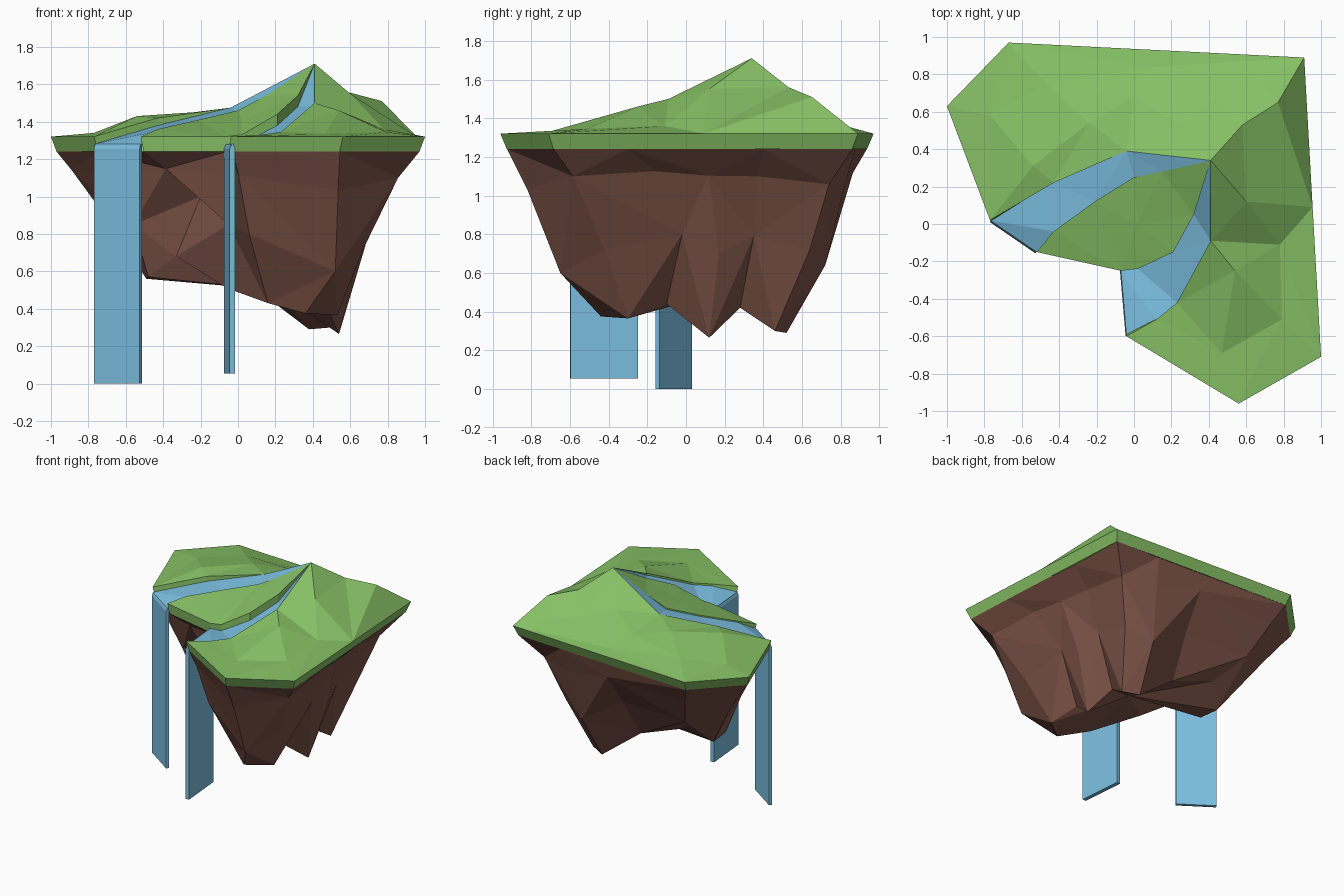
import bpy, bmesh, random
from mathutils import Vector
from mathutils.geometry import delaunay_2d_cdt

if "Cube" in bpy.data.objects:
    bpy.data.objects.remove(bpy.data.objects["Cube"])

random.seed(4)


def material(name, color):
    m = bpy.data.materials.new(name)
    m.diffuse_color = (*color, 1)
    m.use_nodes = True
    m.node_tree.nodes["Principled BSDF"].inputs["Base Color"].default_value = m.diffuse_color
    return m


GRASS = material("grass", (0.24, 0.53, 0.13))
ROCK = material("rock", (0.20, 0.085, 0.062))
WATER = material("water", (0.20, 0.52, 0.75))


def add_object(name, bm, mat):
    me = bpy.data.meshes.new(name)
    bm.to_mesh(me)
    bm.free()
    me.materials.append(mat)
    ob = bpy.data.objects.new(name, me)
    bpy.context.collection.objects.link(ob)
    return ob


def fill(bm, loop, inner=()):
    """Triangulate a height-mapped outline with interior points."""
    pts = list(loop) + list(inner)
    res = delaunay_2d_cdt([Vector(p[:2]) for p in pts], [],
                          [list(range(len(loop)))], 1, 1e-5)
    verts = [bm.verts.new((c.x, c.y, pts[o[0]][2] if o else 1.32))
             for c, o in zip(res[0], res[3])]
    for f in res[2]:
        face = bm.faces.new([verts[i] for i in f])
        face.normal_update()
        if face.normal.z < 0:
            face.normal_flip()


def land(name, loop, inner):
    """Grass surface with a tapered outer rim and shallow river banks."""
    bm = bmesh.new()
    fill(bm, loop, inner)

    def foot(p):
        if p[2] <= 1.32:
            return (p[0] * 0.97, p[1] * 0.965, 1.24)
        return (p[0], p[1], p[2] - 0.08)

    for a, b in zip(loop, loop[1:] + loop[:1]):
        bm.faces.new([bm.verts.new(p) for p in (a, foot(a), foot(b), b)])
    bmesh.ops.remove_doubles(bm, verts=bm.verts, dist=1e-4)
    add_object(name, bm, GRASS)


# River banks, each running from its mouth up to the peak
PEAK = (0.41, 0.34, 1.71)
west_far = [(-0.77, 0.02, 1.32), (-0.43, 0.22, 1.42), (-0.04, 0.39, 1.475)]
west_near = [(-0.52, -0.15, 1.32), (-0.43, -0.04, 1.36), (-0.21, 0.12, 1.41),
             (0, 0.25, 1.46), (0.15, 0.28, 1.54)]
south_near = [(-0.07, -0.25, 1.32), (0.02, -0.24, 1.33), (0.21, -0.15, 1.44),
              (0.32, 0.05, 1.54)]
south_far = [(-0.04, -0.6, 1.32), (0.12, -0.51, 1.33), (0.23, -0.42, 1.345),
             (0.41, -0.09, 1.50)]

# Main grass land wrapping around the back and right
rim = [(0.56, -0.96), (1, -0.71), (0.955, 0.09), (0.91, 0.89), (-0.67, 0.97), (-1, 0.63)]
hills = [(0.47, -0.69, 1.335), (0.79, -0.51, 1.345), (0.54, -0.25, 1.46),
         (0.78, -0.11, 1.36), (0.60, 0.12, 1.55), (0.58, 0.53, 1.56),
         (0.77, 0.65, 1.51), (0.43, 0.66, 1.43), (0.67, 0.77, 1.39),
         (0.24, 0.53, 1.49), (0.0, 0.68, 1.41), (0.1, 0.84, 1.34),
         (-0.24, 0.54, 1.45), (-0.47, 0.75, 1.38), (-0.54, 0.31, 1.43),
         (-0.77, 0.58, 1.34)]
land("main_grass", west_far + [PEAK] + south_far[::-1] + [(x, y, 1.32) for x, y in rim], hills)

# Grass wedge between the two rivers
land("middle_grass", south_near + [PEAK] + west_near[::-1], [(0.02, 0.0, 1.40)])


# Rivers, sunk slightly below their banks and level with them near the peak
def river(name, left, right, depths):
    bm = bmesh.new()
    sides = []
    for bank, depth in zip((left, right), depths):
        side = []
        for k, (x, y, z) in enumerate(bank):
            d = 0.04 if k == 0 else depth
            if x > -0.1 and y > 0.26:
                d = 0.0
            side.append((x, y, max(z - d, 1.28)))
        sides.append(side)
    fill(bm, sides[0] + [PEAK] + sides[1][::-1])
    add_object(name, bm, WATER)


river("west_river", west_near, west_far, (0.01, 0.04))
river("south_river", south_far, south_near, (0.015, 0.06))


# Waterfalls: thin slabs with a chamfered outer lip
def waterfall(name, a, b, inward, z0):
    bm = bmesh.new()
    rings = []
    for x, y in (a, b):
        ix, iy = x + inward[0], y + inward[1]
        mx, my = x + inward[0] * 0.4, y + inward[1] * 0.4
        rings.append([bm.verts.new(p) for p in
                      ((x, y, z0), (x, y, 1.255), (mx, my, 1.28), (ix, iy, 1.28), (ix, iy, z0))])
    for i in range(5):
        j = (i + 1) % 5
        bm.faces.new((rings[0][i], rings[0][j], rings[1][j], rings[1][i]))
    for r in rings:
        bm.faces.new(r)
    bmesh.ops.recalc_face_normals(bm, faces=bm.faces)
    add_object(name, bm, WATER)


waterfall("west_waterfall", (-0.77, 0.01), (-0.527, -0.157), (0.014, 0.02), 0.0)
waterfall("south_waterfall", (-0.045, -0.6), (-0.075, -0.25), (0.03, 0.003), 0.055)

# Rock: spokes given as rim, middle and foot; tips alternate with gullies
spokes = [
    ((-0.97, 0.61), (-0.75, 0.52, 0.95), (-0.49, 0.35, 0.56)),
    ((-0.65, 0.935), (-0.48, 0.70, 0.85), (-0.33, 0.50, 0.68)),
    ((0.10, 0.895), (0.08, 0.68, 0.85), (0.05, 0.50, 0.54)),
    ((0.50, 0.875), (0.42, 0.72, 0.64), (0.38, 0.52, 0.29)),
    ((0.88, 0.86), (0.62, 0.64, 0.72), (0.50, 0.46, 0.30)),
    ((0.90, 0.40), (0.63, 0.35, 0.79), (0.44, 0.28, 0.42)),
    ((0.93, 0.05), (0.67, 0.17, 0.70), (0.54, 0.12, 0.265)),
    ((0.95, -0.30), (0.67, -0.02, 0.80), (0.46, -0.10, 0.44)),
    ((0.97, -0.685), (0.67, -0.42, 0.72), (0.53, -0.30, 0.365)),
    ((0.545, -0.925), (0.52, -0.65, 0.60), (0.36, -0.44, 0.375)),
    ((-0.03, -0.58), (0.06, -0.46, 0.80), (0.16, -0.30, 0.43)),
    ((-0.06, -0.245), (-0.05, -0.15, 0.85), (-0.06, 0.0, 0.51)),
    ((-0.50, -0.145), (-0.20, 0.07, 1.00), (-0.33, 0.12, 0.68)),
    ((-0.745, 0.025), (-0.56, 0.10, 0.85), (-0.48, 0.18, 0.57))]
shoulder_inset = {2: 0.15, 4: 0.55, 5: 0.55, 6: 0.55, 7: 0.5}
bm = bmesh.new()
rings = [[], [], [], []]
for i, (r, m, f) in enumerate(spokes):
    top, mid = Vector((*r, 1.24)), Vector(m)
    shoulder = top.lerp(mid, shoulder_inset.get(i, 0.38))
    shoulder.z = 1.24 + 0.3 * (mid.z - 1.24) + random.uniform(-0.03, 0.03)
    for ring, p in zip(rings, (top, shoulder, mid, Vector(f))):
        ring.append(bm.verts.new(p))
n = len(spokes)
for k in range(3):
    for i in range(n):
        j = (i + 1) % n
        a, b, c, d = rings[k][i], rings[k][j], rings[k + 1][j], rings[k + 1][i]
        for t in (((a, b, c), (a, c, d)) if (i + k) % 2 else ((a, b, d), (b, c, d))):
            bm.faces.new(t)
bm.faces.new(rings[0])
core = bm.verts.new((0.2, 0.18, 0.50))
for i in range(n):
    bm.faces.new((rings[3][i], rings[3][(i + 1) % n], core))
bmesh.ops.triangulate(bm, faces=[f for f in bm.faces if len(f.verts) > 4])
bmesh.ops.recalc_face_normals(bm, faces=bm.faces)
add_object("rock_base", bm, ROCK)
